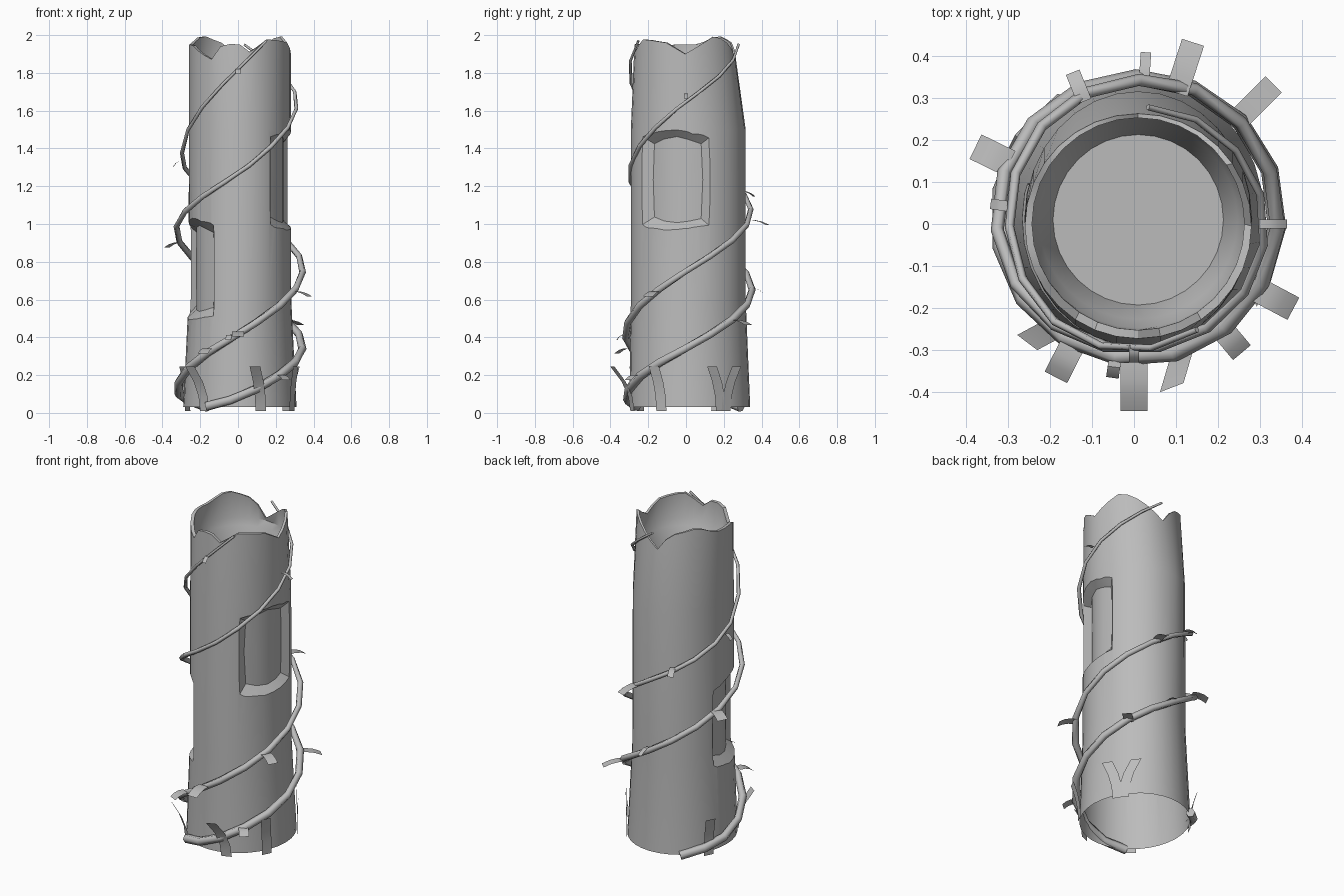
import bpy, bmesh
from math import sin, cos, radians
from mathutils import Vector

cube = bpy.data.objects.get("Cube")
if cube:
    bpy.data.objects.remove(cube, do_unlink=True)

stone = bpy.data.materials.new("grey_stone")
stone.use_nodes = True
stone.diffuse_color = (0.5, 0.5, 0.5, 1)
stone.node_tree.nodes["Principled BSDF"].inputs["Base Color"].default_value = (0.5, 0.5, 0.5, 1)


def smooth(obj, angle):
    bpy.ops.object.select_all(action='DESELECT')
    obj.select_set(True)
    bpy.context.view_layer.objects.active = obj
    bpy.ops.object.shade_smooth_by_angle(angle=radians(angle))


def finish(name, bm, angle=0):
    bmesh.ops.recalc_face_normals(bm, faces=bm.faces)
    mesh = bpy.data.meshes.new(name)
    bm.to_mesh(mesh)
    bm.free()
    mesh.materials.append(stone)
    obj = bpy.data.objects.new(name, mesh)
    bpy.context.collection.objects.link(obj)
    if angle:
        smooth(obj, angle)
    return obj


def loft(bm, rings):
    loops = [[bm.verts.new(p) for p in ring] for ring in rings]
    n = len(loops[0])
    for a, b in zip(loops, loops[1:]):
        for i in range(n):
            bm.faces.new((a[i], a[(i + 1) % n], b[(i + 1) % n], b[i]))
    bm.faces.new(loops[0])
    bm.faces.new(loops[-1])


def lerp_keys(keys, x):
    for (x0, y0), (x1, y1) in zip(keys, keys[1:]):
        if x <= x1:
            return y0 + (y1 - y0) * (x - x0) / (x1 - x0)
    return keys[-1][1]


# Broken rim: height by angle
RIM = [(0, 1.90), (22, 1.96), (37, 2.0), (60, 1.95), (90, 1.85), (106, 1.95), (140, 2.0),
       (165, 1.95), (200, 1.95), (236, 1.87), (250, 1.955), (270, 1.95), (281, 1.91),
       (305, 1.98), (338, 1.96), (360, 1.90)]
SIDES = 32


def ring(z, cy, rx, ry):
    pts = []
    for i in range(SIDES):
        deg = 360 * i / SIDES
        h = lerp_keys(RIM, deg) if z is None else z
        pts.append((0.01 + rx * cos(radians(deg)), cy + ry * sin(radians(deg)), h))
    return pts


# Tower shell with a sunken dish in the top
bm = bmesh.new()
loft(bm, [ring(0.03, 0.02, 0.30, 0.32), ring(0.6, 0.012, 0.272, 0.304),
          ring(1.5, 0.012, 0.27, 0.304), ring(None, -0.005, 0.27, 0.268),
          ring(None, 0.0, 0.253, 0.253), ring(1.83, 0.008, 0.256, 0.256),
          ring(1.79, 0.01, 0.237, 0.237), ring(1.66, 0.01, 0.203, 0.203)])
tower = finish("tower", bm)


# Shallow window recesses with a curved back and sloping sides
def window_cutter(deg, z):
    def point(angle, height, r, flare):
        a = radians(deg + angle * flare)
        return (0.01 + r * cos(a), 0.012 + r * 1.06 * sin(a), z + height * flare)

    rings = []
    for angle, low, high in ((-38, -0.23, 0.22), (-20, -0.255, 0.25), (0, -0.265, 0.265),
                             (18, -0.255, 0.245), (35, -0.24, 0.22)):
        side = angle * 1.07
        inner, outer = (0.232, 0.86), (0.33, 1.2)
        rings.append([point(angle, low, *inner), point(side, 0, *inner),
                      point(angle, high, *inner), point(angle, high, *outer),
                      point(side, 0, *outer), point(angle, low, *outer)])
    bm = bmesh.new()
    loft(bm, rings)
    cutter = finish("window_cutter", bm)
    cutter.hide_render = True
    return cutter


for deg, z in ((-14, 1.235), (203, 0.765)):
    cutter = window_cutter(deg, z)
    mod = tower.modifiers.new("window", 'BOOLEAN')
    mod.operation, mod.solver, mod.object = 'DIFFERENCE', 'EXACT', cutter
    bpy.context.view_layer.objects.active = tower
    bpy.ops.object.modifier_apply(modifier=mod.name)
    bpy.data.objects.remove(cutter, do_unlink=True)

# Open underside
bm = bmesh.new()
bm.from_mesh(tower.data)
bottom = [f for f in bm.faces if all(v.co.z < 0.04 for v in f.verts)]
bmesh.ops.delete(bm, geom=bottom, context='FACES')
bm.to_mesh(tower.data)
bm.free()
smooth(tower, 30)


# Climbing vines: height by angle, tapering tubes
def vine_radius(z):
    return lerp_keys([(0, 0.325), (0.4, 0.335), (1.0, 0.335), (1.35, 0.305), (1.65, 0.305),
                      (2, 0.282)], z)


def vine(name, keys):
    start, end = keys[0][0], keys[-1][0]
    count = int((end - start) / 24) + 1
    path = []
    for i in range(count + 1):
        deg = start + (end - start) * i / count
        z, a = lerp_keys(keys, deg), radians(deg)
        r = vine_radius(z)
        cy = lerp_keys([(0, 0.015), (1.2, 0.015), (1.8, -0.006)], z)
        path.append(Vector((0.008 + r * cos(a), cy + r * sin(a), z)))
    rings = []
    for i, p in enumerate(path):
        tangent = (path[min(i + 1, count)] - path[max(i - 1, 0)]).normalized()
        radial = Vector((p.x, p.y, 0)).normalized()
        radial = (radial - tangent * radial.dot(tangent)).normalized()
        other = tangent.cross(radial)
        size = 0.026 - 0.019 * i / count
        rings.append([p + (radial * cos(radians(60 * k)) + other * sin(radians(60 * k))) * size
                      for k in range(6)])
    bm = bmesh.new()
    loft(bm, rings)
    finish(name, bm, 65)


vine("vine_front", [(238, 0.035), (270, 0.08), (360, 0.35), (450, 0.65), (540, 0.97),
                    (630, 1.27), (720, 1.65), (805, 1.95)])
vine("vine_back", [(122, 0.03), (180, 0.12), (270, 0.42), (360, 0.76), (450, 1.08),
                   (540, 1.36), (630, 1.83), (660, 1.97)])


# Curved flat strips for leaves and grass blades
def strip(name, points, side, width):
    bm = bmesh.new()
    pairs = [(bm.verts.new(p - side * width / 2), bm.verts.new(p + side * width / 2))
             for p in points]
    for (a, b), (c, d) in zip(pairs, pairs[1:]):
        bm.faces.new((a, b, d, c))
    finish(name, bm, 40)


def leaf(deg, z, reach, width):
    a = radians(deg)
    out, side = Vector((cos(a), sin(a), 0)), Vector((-sin(a), cos(a), 0))
    r0 = vine_radius(z) - 0.005
    pts = [out * (r0 + (reach - r0) * t) + Vector((0, 0, z + 0.02 * t - 0.045 * t * t))
           for t in (0, 0.35, 0.7, 1)]
    strip("leaf", pts, side, width)


for deg, z, reach, width in (
        (72, 1.02, 0.455, 0.055), (45, 0.49, 0.47, 0.055), (154, 0.90, 0.42, 0.065),
        (332, 0.64, 0.43, 0.06), (270, 0.43, 0.445, 0.065), (243, 0.34, 0.41, 0.06),
        (0, 1.69, 0.365, 0.022), (172, 1.33, 0.345, 0.025), (112, 1.17, 0.39, 0.035),
        (86, 0.66, 0.41, 0.025), (270, 1.82, 0.33, 0.025), (310, 0.2, 0.4, 0.055),
        (262, 0.41, 0.37, 0.03)):
    leaf(deg, z, reach, width)


def grass(deg, lean, reach):
    a, b = radians(deg), radians(deg + lean)
    base = Vector((0.01 + 0.31 * cos(a), 0.015 + 0.32 * sin(a), 0.01))
    tip = Vector((reach * cos(b), reach * sin(b), 0.245))
    pts = []
    for t in (0, 0.33, 0.66, 1):
        p = base.lerp(tip, t * t)
        p.z = 0.01 + 0.235 * t
        pts.append(p)
    strip("grass_blade", pts, Vector((-sin(a), cos(a), 0)), 0.06)


for deg, lean, reach in ((233, -5, 0.38), (291, -8, 0.40), (333, -2, 0.35),
                         (32, -8, 0.34), (38, 14, 0.34), (153, -5, 0.35)):
    grass(deg, lean, reach)
